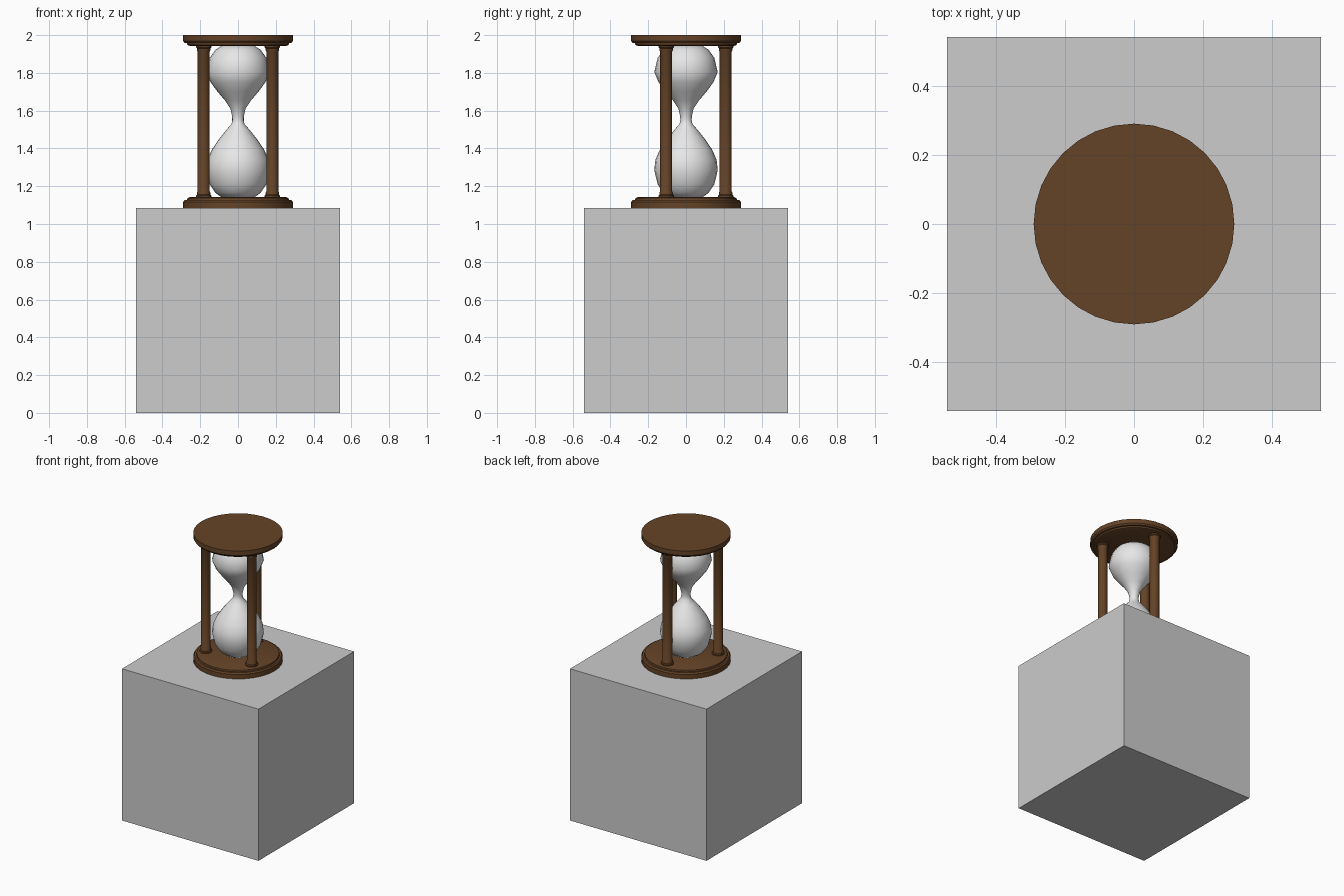
import bpy, bmesh, math

if "Cube" in bpy.data.objects:
    bpy.data.objects.remove(bpy.data.objects["Cube"])


def material(name, rgb):
    m = bpy.data.materials.new(name)
    m.diffuse_color = (*rgb, 1)
    m.use_nodes = True
    m.node_tree.nodes["Principled BSDF"].inputs["Base Color"].default_value = m.diffuse_color
    return m


WOOD = material("dark_wood", (0.130, 0.056, 0.020))
GLASS = material("white_glass", (0.80, 0.80, 0.80))
STONE = material("grey_stone", (0.604, 0.604, 0.604))


def finish(name, bm, mat, angle=None):
    bmesh.ops.recalc_face_normals(bm, faces=bm.faces)
    me = bpy.data.meshes.new(name)
    bm.to_mesh(me)
    bm.free()
    me.materials.append(mat)
    ob = bpy.data.objects.new(name, me)
    bpy.context.collection.objects.link(ob)
    if angle:
        bpy.ops.object.select_all(action='DESELECT')
        bpy.context.view_layer.objects.active = ob
        ob.select_set(True)
        bpy.ops.object.shade_smooth_by_angle(angle=math.radians(angle))
    return ob


def lathe(name, profile, mat, segs, cx=0, cy=0, angle=30):
    """Spin (radius, z) points around a vertical axis and cap both ends."""
    bm = bmesh.new()
    rings = []
    for r, z in profile:
        rings.append([bm.verts.new((cx + r * math.cos(2 * math.pi * i / segs),
                                    cy + r * math.sin(2 * math.pi * i / segs), z))
                      for i in range(segs)])
    for a, b in zip(rings, rings[1:]):
        for i in range(segs):
            j = (i + 1) % segs
            bm.faces.new((a[i], a[j], b[j], b[i]))
    bm.faces.new(rings[0])
    bm.faces.new(rings[-1])
    return finish(name, bm, mat, angle)


# Square pedestal
S, H = 0.54, 1.085
bm = bmesh.new()
bmesh.ops.create_cube(bm, size=1)
for v in bm.verts:
    v.co = (v.co.x * 2 * S, v.co.y * 2 * S, (v.co.z + 0.5) * H)
finish("pedestal", bm, STONE)

# Stepped round end plates, the upper one mirrored
plate = [(0.29, 0), (0.29, 0.032), (0.283, 0.042), (0.27, 0.042),
         (0.268, 0.052), (0.255, 0.057)]
lathe("base_plate", [(r, H + z) for r, z in plate], WOOD, 32)
lathe("top_plate", [(r, 2.0 - z) for r, z in plate], WOOD, 32)

# Three turned posts with collars at both ends
half = [(0.041, 1.135), (0.041, 1.150), (0.036, 1.155), (0.036, 1.165), (0.032, 1.172)]
post = half + [(r, H + 2.0 - z) for r, z in reversed(half)]
for k, name in enumerate(("back_post", "left_post", "right_post")):
    a = math.radians(90 + 120 * k)
    lathe(name, post, WOOD, 16, 0.21 * math.cos(a), 0.21 * math.sin(a))

# Glass with two bulbs and a narrow neck
glass = [(0.085, 1.140), (0.120, 1.165), (0.150, 1.21), (0.168, 1.285),
         (0.162, 1.34), (0.138, 1.395), (0.100, 1.45), (0.060, 1.50),
         (0.034, 1.53), (0.030, 1.55), (0.031, 1.57), (0.040, 1.61),
         (0.070, 1.655), (0.108, 1.70), (0.145, 1.75), (0.168, 1.805),
         (0.150, 1.880), (0.120, 1.922), (0.085, 1.945)]
lathe("glass_bulbs", glass, GLASS, 24, angle=60)
